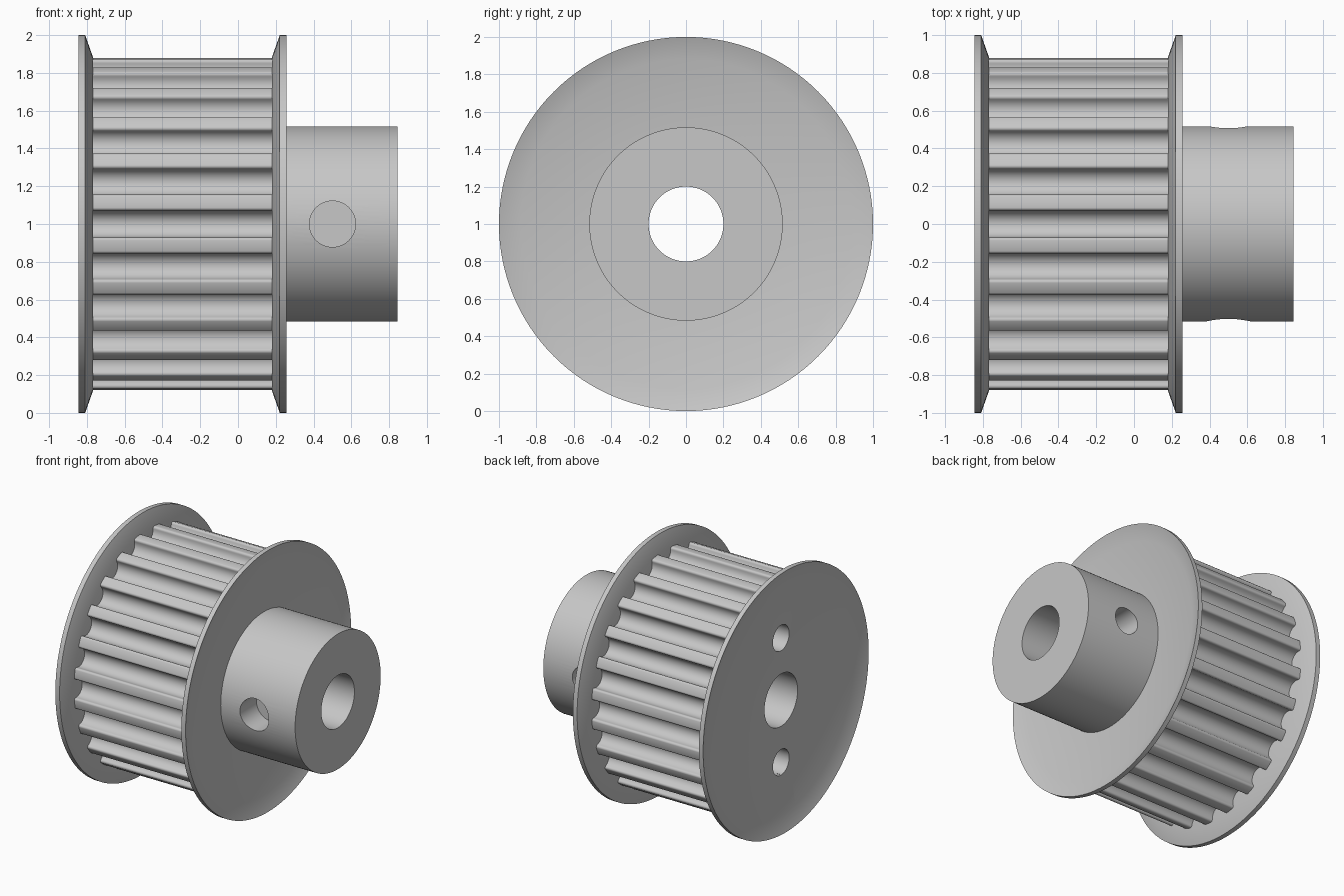
import bpy
import bmesh
from math import sin, cos, pi, radians
from mathutils import Matrix

if "Cube" in bpy.data.objects:
    bpy.data.objects.remove(bpy.data.objects["Cube"], do_unlink=True)

TEETH = 24
BORE = 0.2
LAND = 0.884         # radius over the teeth
LEFT, RIGHT = -0.768, 0.18   # ends of the toothed drum
END = 0.845
SHEET = 0.036        # flange thickness
FLARE = 0.041        # how far the flange rim bends outward
SEGMENTS = 128

steel = bpy.data.materials.new("plain_grey_metal")
steel.use_nodes = True
grey = (0.57, 0.57, 0.57, 1)
steel.diffuse_color = grey
steel.node_tree.nodes["Principled BSDF"].inputs["Base Color"].default_value = grey


def make_object(name, bm):
    bmesh.ops.recalc_face_normals(bm, faces=bm.faces)
    mesh = bpy.data.meshes.new(name)
    bm.to_mesh(mesh)
    bm.free()
    mesh.materials.append(steel)
    obj = bpy.data.objects.new(name, mesh)
    bpy.context.collection.objects.link(obj)
    return obj


def lathe(name, profile):
    """Turn a closed (x, radius) profile around the shaft axis."""
    bm = bmesh.new()
    rings = []
    for i in range(SEGMENTS):
        a = 2 * pi * i / SEGMENTS
        rings.append([bm.verts.new((x, r * cos(a), 1 + r * sin(a))) for x, r in profile])
    count = len(profile)
    for i in range(SEGMENTS):
        here, there = rings[i], rings[(i + 1) % SEGMENTS]
        for j in range(count):
            k = (j + 1) % count
            bm.faces.new((here[j], here[k], there[k], there[j]))
    return make_object(name, bm)


def groove_outline():
    """Half-round belt groove with softened lips, as (tangent, radius)."""
    half, round_r, lip = 0.087, 0.071, 0.016
    floor_centre = LAND - 0.098 + round_r
    lip_centre = LAND * cos(half / LAND) - lip
    lip_arc = [(half - lip * cos(a), lip_centre + lip * sin(a))
               for a in (radians(d) for d in range(0, 91, 18))]
    floor = [(round_r * cos(a), floor_centre + round_r * sin(a))
             for a in (pi + pi * i / 16 for i in range(17))]
    return [(-t, r) for t, r in reversed(lip_arc)] + floor + lip_arc


def make_drum():
    bm = bmesh.new()
    outline = groove_outline()
    pitch = 2 * pi / TEETH
    section = []
    for n in range(TEETH):
        a = n * pitch
        section += [(r * cos(a) - t * sin(a), r * sin(a) + t * cos(a)) for t, r in outline]
        mid = a + pitch / 2
        section.append((LAND * cos(mid), LAND * sin(mid)))
    face = bm.faces.new([bm.verts.new((LEFT, y, 1 + z)) for y, z in section])
    new = bmesh.ops.extrude_face_region(bm, geom=[face], use_keep_orig=True)["geom"]
    bmesh.ops.translate(bm, vec=(RIGHT - LEFT, 0, 0),
                        verts=[v for v in new if isinstance(v, bmesh.types.BMVert)])
    return make_object("toothed_drum", bm)


def make_flange(name, inner, direction):
    """Sheet disc lying on the drum end, with its rim bent away from the belt."""
    face = inner + SHEET * direction
    flare = FLARE * direction
    return lathe(name, [(inner, BORE), (inner, LAND), (inner + flare, 1),
                        (face + flare, 1), (face, LAND), (face, BORE)])


def cylinder(name, radius, depth, centre, axis):
    bm = bmesh.new()
    turn = Matrix.Rotation(pi / 2, 4, "Y" if axis == "X" else "X")
    bmesh.ops.create_cone(bm, cap_ends=True, segments=SEGMENTS, radius1=radius,
                          radius2=radius, depth=depth,
                          matrix=Matrix.Translation(centre) @ turn)
    obj = make_object(name, bm)
    obj.hide_render = True
    return obj


def cut(obj, cutters):
    bpy.context.view_layer.objects.active = obj
    for cutter in cutters:
        mod = obj.modifiers.new(cutter.name, "BOOLEAN")
        mod.operation = "DIFFERENCE"
        mod.solver = "EXACT"
        mod.object = cutter
        bpy.ops.object.modifier_apply(modifier=mod.name)


# Flanges, toothed drum and hub
right_flange = make_flange("right_flange", LEFT, -1)
left_flange = make_flange("left_flange", RIGHT, 1)
drum = make_drum()
hub_start = RIGHT + SHEET
hub = lathe("hub", [(hub_start, BORE), (hub_start, 0.517), (END, 0.517), (END, BORE)])

# Shaft bore, blind pin holes, blind set screw holes (the rear one is smaller)
bore = cylinder("bore_cutter", BORE, 3, (0, 0, 1), "X")
pins = [cylinder("pin_cutter", 0.098, 1, (-END, 0, 1 + s * 0.475), "X") for s in (-1, 1)]
screws = [cylinder("screw_cutter", radius, 0.4, (0.5, y, 1), "Y")
          for radius, y in ((0.122, -0.517), (0.1, 0.517))]
cut(drum, [bore] + pins)
cut(right_flange, pins)
cut(hub, screws)
for cutter in [bore] + pins + screws:
    bpy.data.objects.remove(cutter, do_unlink=True)

# Smooth curves with crisp edges
bpy.ops.object.select_all(action="DESELECT")
for part in (right_flange, left_flange, drum, hub):
    part.select_set(True)
bpy.context.view_layer.objects.active = drum
bpy.ops.object.shade_smooth_by_angle(angle=radians(30))
